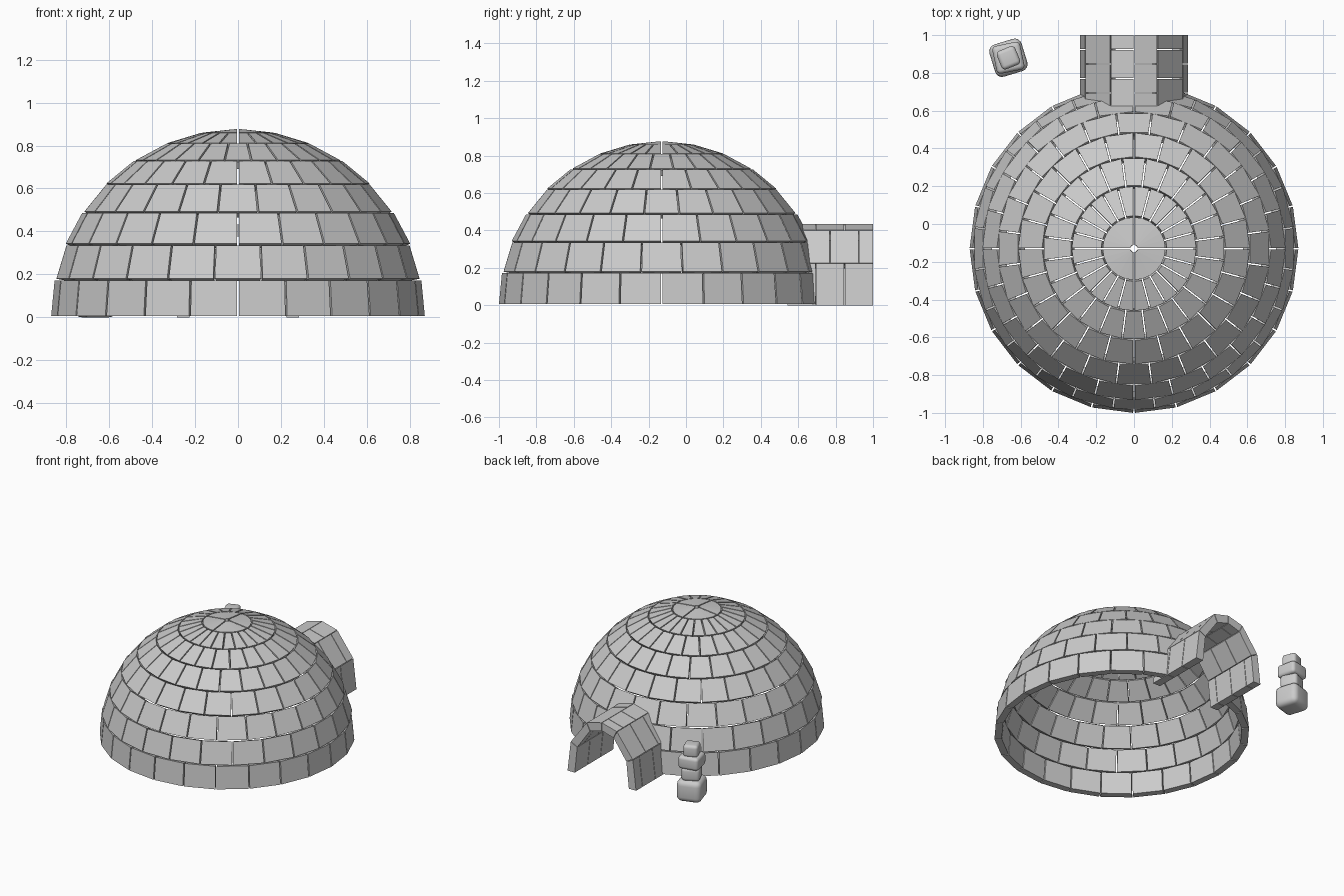
import bpy, bmesh, math
from mathutils import Matrix, Vector

if "Cube" in bpy.data.objects:
    bpy.data.objects.remove(bpy.data.objects["Cube"])

CY, CZ, R, T = -0.13, 0.006, 0.87, 0.05   # dome centre, radius, wall thickness
GAP = 0.004                               # half of the joint between blocks


def to_object(name, bm):
    bmesh.ops.recalc_face_normals(bm, faces=bm.faces)
    me = bpy.data.meshes.new(name)
    bm.to_mesh(me)
    bm.free()
    ob = bpy.data.objects.new(name, me)
    bpy.context.collection.objects.link(ob)
    return ob


def loft(bm, sections):
    """Closed block through a list of four-cornered sections."""
    rings = [[bm.verts.new(p) for p in s] for s in sections]
    for a, b in zip(rings, rings[1:]):
        for i in range(4):
            j = (i + 1) % 4
            bm.faces.new((a[i], a[j], b[j], b[i]))
    bm.faces.new(rings[0])
    bm.faces.new(rings[-1])


def dome_block(bm, e0, e1, a0, a1, segs=1):
    """One curved snow block between two elevations and two azimuths."""
    def corner(r, e, t):
        g = GAP / (R * math.cos(e))
        a = a0 + g + (a1 - a0 - 2 * g) * t
        h = r * math.cos(e)
        return (h * math.cos(a), CY + h * math.sin(a), CZ + r * math.sin(e))
    loft(bm, [[corner(R, e0, i / segs), corner(R, e1, i / segs),
               corner(R - T, e1, i / segs), corner(R - T, e0, i / segs)]
              for i in range(segs + 1)])


# Dome: seven staggered rows of blocks and a four-piece cap
N, STEP = 24, math.pi / 16
bm = bmesh.new()
for row in range(7):
    lo = row * STEP + (GAP / R if row else 0)
    hi = (row + 1) * STEP - GAP / R
    for k in range(N):
        a = (k + 0.5 * (row % 2)) * math.tau / N
        dome_block(bm, lo, hi, a, a + math.tau / N)
for k in range(4):
    dome_block(bm, 7 * STEP + GAP / R, math.radians(88.7),
               k * math.pi / 2, (k + 1) * math.pi / 2, 6)
dome = to_object("dome", bm)

# Entrance arch profile (outer and inner), mirrored in x
half_out = [(0.285, 0), (0.258, 0.225), (0.125, 0.402), (0, 0.435)]
half_in = [(0.225, 0), (0.204, 0.198), (0.098, 0.347), (0, 0.375)]


def full(h):
    return h + [(-x, z) for x, z in h[-2::-1]]


outer, inner = full(half_out), full(half_in)

# Doorway cut through the dome wall
bm = bmesh.new()
ring = [bm.verts.new((x * 0.94, 0.4, z * 0.95 if z else -0.1)) for x, z in outer]
face = bm.faces.new(ring)
ext = bmesh.ops.extrude_face_region(bm, geom=[face])
bmesh.ops.translate(bm, vec=(0, 0.55, 0),
                    verts=[v for v in ext["geom"] if isinstance(v, bmesh.types.BMVert)])
cutter = to_object("doorway_cutter", bm)
cutter.hide_render = True
cutter.hide_set(True)
cut = dome.modifiers.new("doorway", 'BOOLEAN')
cut.operation, cut.object, cut.solver = 'DIFFERENCE', cutter, 'EXACT'

# Entrance tunnel: staggered blocks along each strip of the arch
Y0, Y1, LEN, JOINT = 0.54, 1.0, 0.153, 0.002
bm = bmesh.new()
for s in range(len(outer) - 1):
    o0, o1, i0, i1 = (Vector(p) for p in (outer[s], outer[s + 1], inner[s], inner[s + 1]))
    d = (o1 - o0).normalized() * JOINT
    ga = d if s else d * 0
    gb = d if s < len(outer) - 2 else d * 0
    quad = [o0 + ga, o1 - gb, i1 - gb, i0 + ga]
    end = Y1
    size = LEN * (0.5 if s % 2 else 1)
    while end > Y0 + 0.01:
        start = max(Y0, end - size)
        loft(bm, [[(p.x, y, p.y) for p in quad]
                  for y in (start + JOINT, end - (0 if end == Y1 else JOINT))])
        end, size = start, LEN
to_object("entrance_tunnel", bm)

# Stack of rounded snow lumps beside the entrance: width, bottom, top, turn
lumps = [(0.178, 0.0, 0.16, 17), (0.128, 0.15, 0.25, 25),
         (0.15, 0.24, 0.335, 12), (0.105, 0.325, 0.415, 22)]
for n, (w, z0, z1, turn) in enumerate(lumps):
    bm = bmesh.new()
    bmesh.ops.create_cube(bm, size=1)
    bm.transform(Matrix.Translation((-0.665, 0.88, (z0 + z1) / 2))
                 @ Matrix.Rotation(math.radians(turn), 4, 'Z')
                 @ Matrix.Diagonal((w, w, z1 - z0, 1)))
    bmesh.ops.bevel(bm, geom=bm.edges[:], offset=0.24 * (z1 - z0), segments=4,
                    profile=0.5, affect='EDGES')
    for f in bm.faces:
        f.smooth = True
    to_object(f"snow_lump_{n + 1}", bm)
